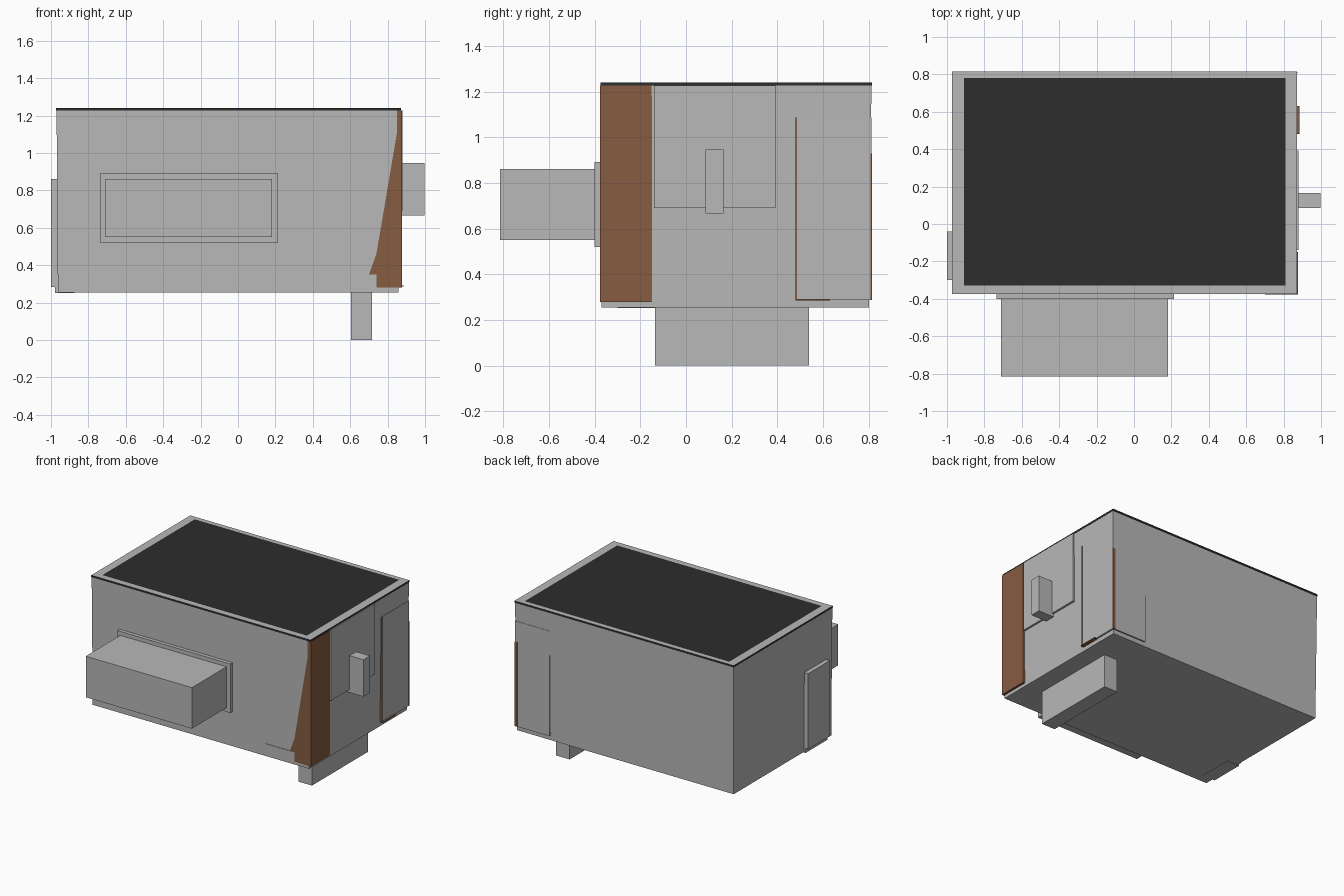
import bpy, bmesh

if "Cube" in bpy.data.objects:
    bpy.data.objects.remove(bpy.data.objects["Cube"])


def material(name, rgb):
    m = bpy.data.materials.new(name)
    m.diffuse_color = (*rgb, 1)
    m.use_nodes = True
    m.node_tree.nodes["Principled BSDF"].inputs["Base Color"].default_value = m.diffuse_color
    return m


GREY = material("light_grey", (0.48, 0.48, 0.48))
BLACK = material("roof_black", (0.026, 0.026, 0.026))
BROWN = material("brown", (0.237, 0.107, 0.053))


def finish(name, bm, *mats):
    bmesh.ops.recalc_face_normals(bm, faces=bm.faces)
    me = bpy.data.meshes.new(name)
    bm.to_mesh(me)
    bm.free()
    for m in mats:
        me.materials.append(m)
    ob = bpy.data.objects.new(name, me)
    bpy.context.collection.objects.link(ob)
    return ob


def box(name, xr, yr, zr, mat=GREY, bottom=None):
    """Box from ranges; bottom = (x range, y range) tapers the lower end."""
    bm = bmesh.new()
    bmesh.ops.create_cube(bm, size=2)
    for v in bm.verts:
        bx, by = bottom if bottom and v.co.z < 0 else (xr, yr)
        v.co = (bx[v.co.x > 0], by[v.co.y > 0], zr[v.co.z > 0])
    return finish(name, bm, mat)


def front_prism(name, outline, y0, y1, mat):
    """Outline in x, z extruded along y."""
    bm = bmesh.new()
    face = bm.faces.new([bm.verts.new((x, y0, z)) for x, z in outline])
    ext = bmesh.ops.extrude_face_region(bm, geom=[face])
    for v in ext["geom"]:
        if isinstance(v, bmesh.types.BMVert):
            v.co.y = y1
    return finish(name, bm, mat)


# Slightly tapered housing
box("housing", (-0.97, 0.87), (-0.373, 0.812), (0.255, 1.226),
    bottom=((-0.963, 0.858), (-0.37, 0.802)))

# Black roof slab with a grey border on its upper face
bm = bmesh.new()
bmesh.ops.create_cube(bm, size=2)
for v in bm.verts:
    v.co = ((-0.972, 0.872)[v.co.x > 0], (-0.375, 0.815)[v.co.y > 0],
            (1.226, 1.24)[v.co.z > 0])
bm.normal_update()
top = next(f for f in bm.faces if f.normal.z > 0.9)
ring = bmesh.ops.inset_region(bm, faces=[top], thickness=0.05)["faces"]
for f in ring:
    f.material_index = 1
for v in top.verts:
    v.co.x = -0.91 if v.co.x < 0 else 0.81
    v.co.y = -0.33 if v.co.y < 0 else 0.78
finish("roof", bm, BLACK, GREY)

# Front duct and its flange
box("duct_flange", (-0.735, 0.215), (-0.40, -0.36), (0.52, 0.892))
box("front_duct", (-0.71, 0.183), (-0.815, -0.36), (0.55, 0.862))

# Brown front right corner
box("corner_panel", (0.85, 0.876), (-0.377, -0.15), (0.28, 1.226), BROWN)
front_prism("corner_front", [(0.87, 1.226), (0.74, 0.46), (0.70, 0.35),
            (0.74, 0.35), (0.74, 0.28), (0.87, 0.28)], -0.377, -0.365, BROWN)
box("corner_foot_plate", (0.49, 0.74), (-0.374, -0.36), (0.28, 0.35))

# Right side panel and handle
box("side_panel", (0.85, 0.879), (-0.14, 0.392), (0.69, 1.228))
box("side_handle", (0.86, 0.996), (0.085, 0.165), (0.667, 0.947))

# Rear right corner panel with brown edges
box("rear_corner_panel", (0.58, 0.871), (0.485, 0.813), (0.288, 1.087))
box("rear_panel_edge", (0.85, 0.877), (0.48, 0.486), (0.288, 1.087), BROWN)
box("rear_panel_sill", (0.85, 0.885), (0.48, 0.63), (0.286, 0.292), BROWN)
box("rear_panel_trim", (0.85, 0.873), (0.807, 0.814), (0.288, 0.93), BROWN)

# Left side plate and bottom corner bracket
box("left_plate", (-1.0, -0.95), (-0.30, -0.04), (0.285, 0.86))
box("left_bracket", (-0.979, -0.875), (-0.30, -0.04), (0.252, 0.365))

# Foot under the housing
box("foot", (0.603, 0.717), (-0.135, 0.538), (0.0, 0.27))
